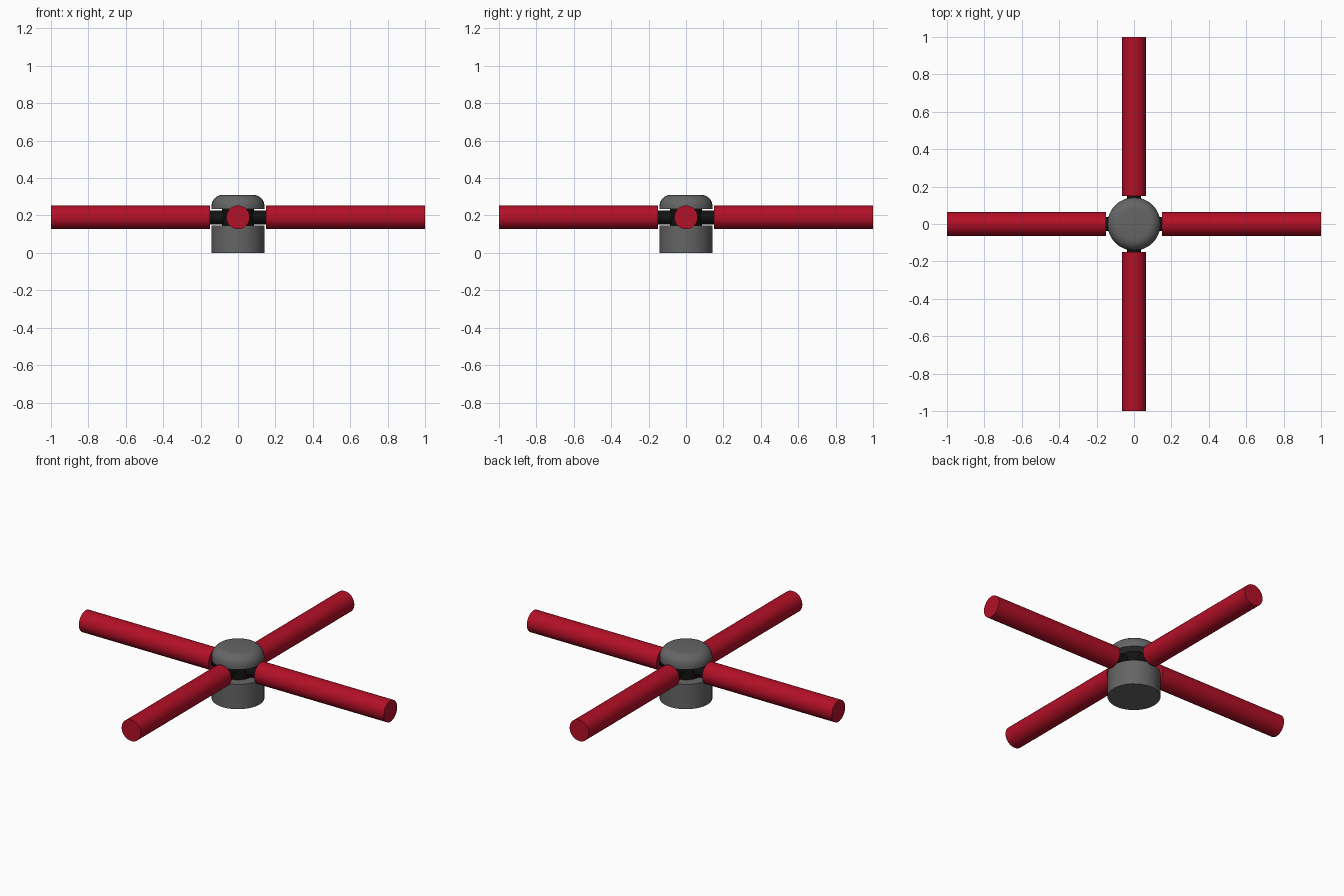
import bpy, bmesh, math
from mathutils import Matrix

if "Cube" in bpy.data.objects:
    bpy.data.objects.remove(bpy.data.objects["Cube"])

ARM_Z = 0.19


def material(name, rgb):
    m = bpy.data.materials.new(name)
    m.diffuse_color = (*rgb, 1)
    m.use_nodes = True
    m.node_tree.nodes["Principled BSDF"].inputs["Base Color"].default_value = m.diffuse_color
    return m


RED = material("red", (0.45, 0.005, 0.02))
BLACK = material("black", (0.006, 0.006, 0.006))
GREY = material("grey", (0.13, 0.13, 0.13))


def lathe(name, profile, mat, steps=32, matrix=Matrix()):
    """Spin a (radius, height) profile around z, closing both ends."""
    bm = bmesh.new()
    rings = []
    for r, z in profile:
        rings.append([bm.verts.new((r * math.cos(2 * math.pi * i / steps),
                                    r * math.sin(2 * math.pi * i / steps), z))
                      for i in range(steps)])
    for a, b in zip(rings, rings[1:]):
        for i in range(steps):
            j = (i + 1) % steps
            bm.faces.new((a[i], a[j], b[j], b[i]))
    bm.faces.new(rings[0][::-1])
    bm.faces.new(rings[-1])
    bm.transform(matrix)
    bmesh.ops.recalc_face_normals(bm, faces=bm.faces)
    me = bpy.data.meshes.new(name)
    bm.to_mesh(me)
    bm.free()
    ob = bpy.data.objects.new(name, me)
    bpy.context.collection.objects.link(ob)
    me.materials.append(mat)
    bpy.ops.object.select_all(action='DESELECT')
    ob.select_set(True)
    bpy.context.view_layer.objects.active = ob
    bpy.ops.object.shade_smooth_by_angle(angle=math.radians(35))
    return ob


# Hub base
lathe("hub_base", [(0.142, 0), (0.142, 0.147)], GREY)

# Rounded hub cap
f = 0.06
dome = [(0.142 - f + f * math.cos(math.radians(a)),
         0.31 - f + f * math.sin(math.radians(a))) for a in range(0, 91, 15)]
lathe("hub_cap", [(0.142, 0.234)] + dome, GREY)

# Recessed core between base and cap
lathe("hub_core", [(0.085, 0.147), (0.085, 0.234)], BLACK)

# Four arms with narrow necks
for k, side in enumerate(("right", "back", "left", "front")):
    place = (Matrix.Translation((0, 0, ARM_Z))
             @ Matrix.Rotation(k * math.pi / 2, 4, 'Z')
             @ Matrix.Rotation(math.pi / 2, 4, 'Y'))
    lathe(side + "_neck", [(0.038, 0.05), (0.038, 0.151)], BLACK, matrix=place)
    lathe(side + "_arm", [(0.063, 0.15), (0.063, 1.0)], RED, matrix=place)
